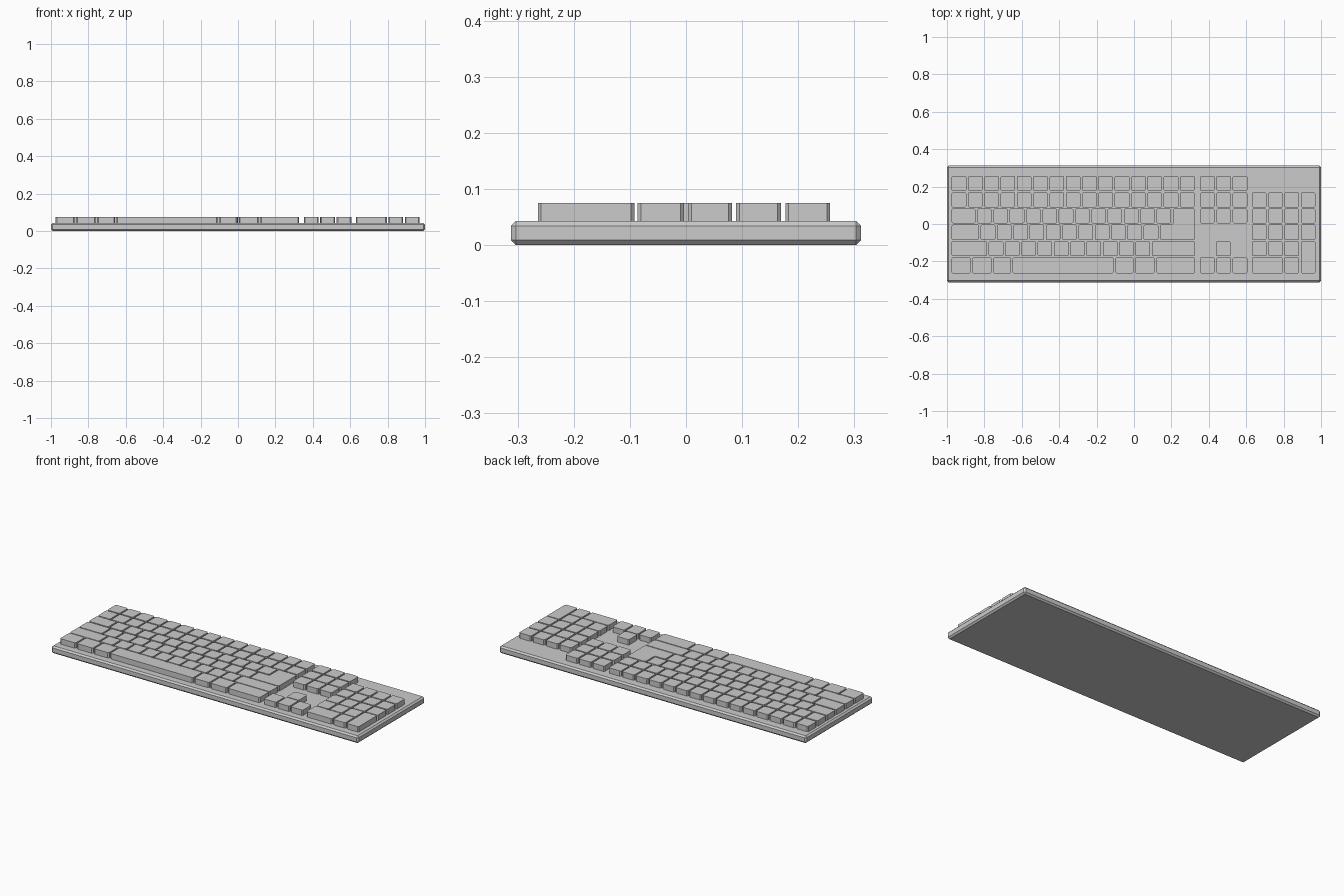
import bpy, bmesh
from mathutils import Vector

if "Cube" in bpy.data.objects:
    bpy.data.objects.remove(bpy.data.objects["Cube"])

KEY_BOTTOM, KEY_TOP, CUT = 0.038, 0.075, 0.006
# (top, bottom) y of the six key rows
ROWS = [(0.257, 0.177), (0.169, 0.089), (0.082, 0.004),
        (-0.004, -0.086), (-0.092, -0.172), (-0.178, -0.264)]
LEFT, RIGHT, PITCH, GAP = -0.975, 0.326, 0.0872, 0.009


def mesh_object(name, bm):
    bmesh.ops.recalc_face_normals(bm, faces=bm.faces)
    mesh = bpy.data.meshes.new(name)
    bm.to_mesh(mesh)
    bm.free()
    obj = bpy.data.objects.new(name, mesh)
    bpy.context.collection.objects.link(obj)
    return obj


def prism(bm, outline):
    """Extrude an outline into a key with chamfered vertical corners."""
    pts = [Vector(p) for p in outline]
    ring = []
    for i, p in enumerate(pts):
        for q in (pts[i - 1], pts[(i + 1) % len(pts)]):
            ring.append(p + (q - p).normalized() * CUT)
    low = [bm.verts.new((p.x, p.y, KEY_BOTTOM)) for p in ring]
    high = [bm.verts.new((p.x, p.y, KEY_TOP)) for p in ring]
    bm.faces.new(high)
    bm.faces.new(low[::-1])
    for i in range(len(ring)):
        j = (i + 1) % len(ring)
        bm.faces.new((low[i], low[j], high[j], high[i]))


def key(bm, x0, x1, row, last_row=None):
    y1 = ROWS[row][0]
    y0 = ROWS[row if last_row is None else last_row][1]
    prism(bm, [(x0, y0), (x1, y0), (x1, y1), (x0, y1)])


def run(bm, start, count, row):
    """Row of equal single keys; returns x where the next key starts."""
    for i in range(count):
        x = start + i * PITCH
        key(bm, x, x + PITCH - GAP, row)
    return start + count * PITCH


# Base plate with chamfered edges
bm = bmesh.new()
bmesh.ops.create_cube(bm, size=1)
for v in bm.verts:
    v.co = (v.co.x * 2, v.co.y * 0.624, (v.co.z + 0.5) * 0.043)
bmesh.ops.bevel(bm, geom=bm.edges[:], offset=0.009, segments=1, affect='EDGES')
mesh_object("base_plate", bm)

# Main typing block
bm = bmesh.new()
run(bm, LEFT, 15, 0)
run(bm, LEFT, 15, 1)
starts = {}
for row, first, count in ((2, -0.839, 12), (3, -0.82, 11), (4, -0.777, 10)):
    key(bm, LEFT, first - GAP, row)
    starts[row] = run(bm, first, count, row)
key(bm, starts[4], RIGHT, 4)
bottom = [LEFT, -0.865, -0.753, -0.649, -0.1, 0.005, 0.119, RIGHT + GAP]
for x0, x1 in zip(bottom, bottom[1:]):
    key(bm, x0, x1 - GAP, 5)
mesh_object("typing_keys", bm)

# L-shaped return key
bm = bmesh.new()
a, b = starts[2], starts[3]
step = ROWS[3][0]
prism(bm, [(b, ROWS[3][1]), (RIGHT, ROWS[3][1]), (RIGHT, ROWS[2][0]),
           (a, ROWS[2][0]), (a, step), (b, step)])
mesh_object("return_key", bm)

# Navigation and arrow keys
NAV = 0.353
bm = bmesh.new()
for row in (0, 1, 2):
    run(bm, NAV, 3, row)
mesh_object("navigation_keys", bm)
bm = bmesh.new()
run(bm, NAV + PITCH * 0.97, 1, 4)
run(bm, NAV, 3, 5)
mesh_object("arrow_keys", bm)

# Number pad: double-width zero, double-height enter
PAD = 0.63
bm = bmesh.new()
for row, count in ((1, 4), (2, 4), (3, 4), (4, 3)):
    run(bm, PAD, count, row)
key(bm, PAD, PAD + 2 * PITCH - GAP, 5)
run(bm, PAD + 2 * PITCH, 1, 5)
key(bm, PAD + 3 * PITCH, PAD + 4 * PITCH - GAP, 4, 5)
mesh_object("number_pad_keys", bm)
